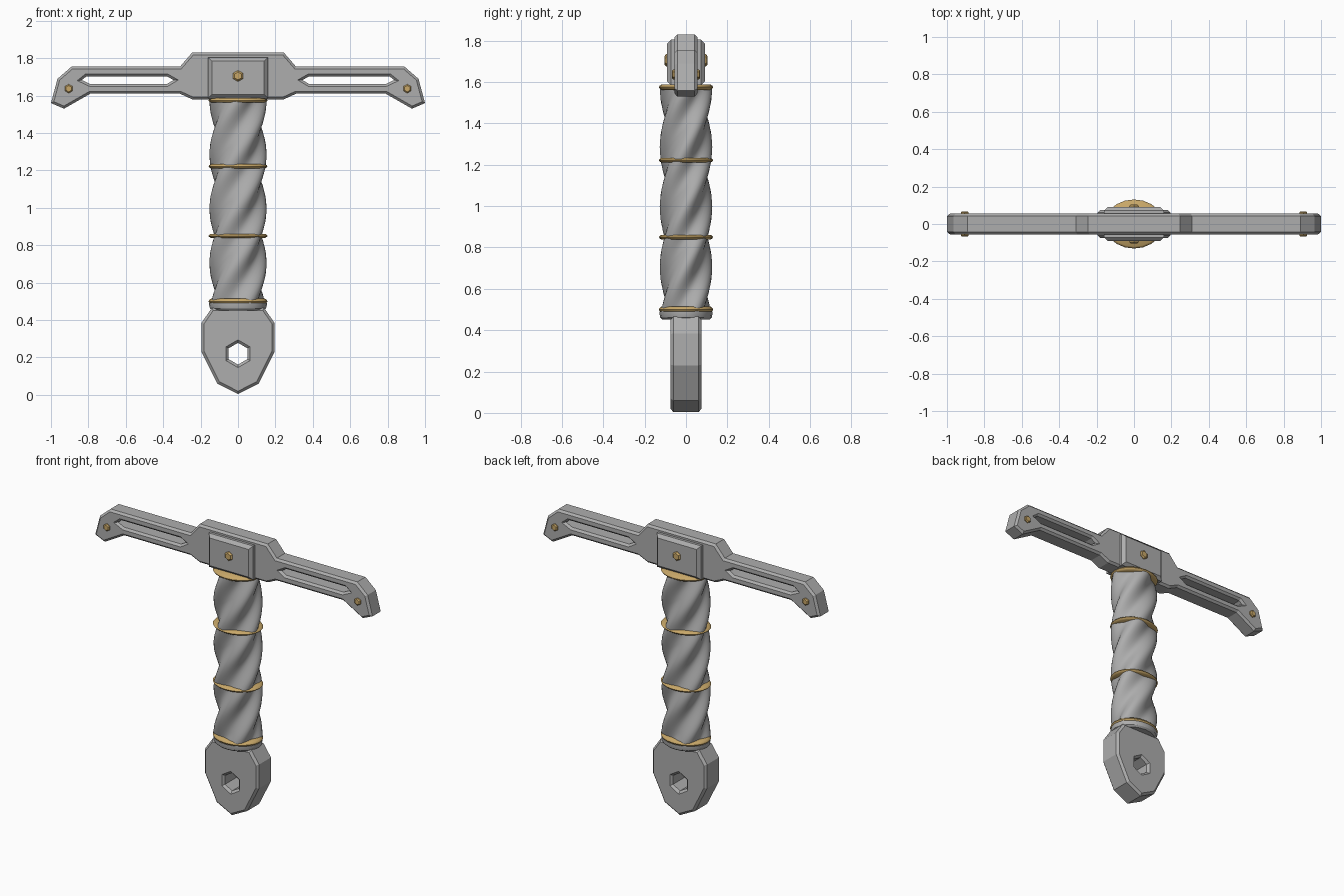
import bpy, bmesh
from math import sin, cos, pi, radians
from mathutils import Vector

cube = bpy.data.objects.get("Cube")
if cube:
    bpy.data.objects.remove(cube, do_unlink=True)


def material(name, color):
    m = bpy.data.materials.new(name)
    m.use_nodes = True
    m.diffuse_color = (*color, 1)
    m.node_tree.nodes["Principled BSDF"].inputs["Base Color"].default_value = (*color, 1)
    return m


STEEL = material("grey steel", (0.42, 0.42, 0.42))
GOLD = material("warm gold", (0.58, 0.39, 0.14))
SQUASH = 0.83  # grip depth relative to its width


def finish(bm, name, mat, smooth=None):
    bmesh.ops.recalc_face_normals(bm, faces=bm.faces)
    mesh = bpy.data.meshes.new(name)
    bm.to_mesh(mesh)
    bm.free()
    mesh.materials.append(mat)
    ob = bpy.data.objects.new(name, mesh)
    bpy.context.scene.collection.objects.link(ob)
    if smooth:
        bpy.ops.object.select_all(action="DESELECT")
        ob.select_set(True)
        bpy.context.view_layer.objects.active = ob
        bpy.ops.object.shade_smooth_by_angle(angle=radians(smooth))
    return ob


def offset(points, dist):
    """Mitred offset of a closed outline; positive dist shrinks it."""
    pts = [Vector(p) for p in points]
    n = len(pts)
    area = sum(pts[i - 1].cross(pts[i]) for i in range(n))
    dist = dist if area > 0 else -dist
    result = []
    for i, p in enumerate(pts):
        a = (p - pts[i - 1]).normalized()
        b = (pts[(i + 1) % n] - p).normalized()
        na, nb = Vector((-a.y, a.x)), Vector((-b.y, b.x))
        result.append(p + (na + nb) * dist / (1 + na.dot(nb)))
    return result


def plate(name, outline, holes, depth, bevel, mat):
    """Chamfered slab in the xz plane, symmetric in y, with through holes."""
    bm = bmesh.new()
    rims = {-1: [], 1: []}
    for k, loop in enumerate([outline] + holes):
        inner = offset(loop, bevel if k == 0 else -bevel)
        layers = ((inner, -depth), (loop, bevel - depth),
                  (loop, depth - bevel), (inner, depth))
        rings = [[bm.verts.new((p[0], y, p[1])) for p in pts] for pts, y in layers]
        n = len(loop)
        for lo, hi in zip(rings, rings[1:]):
            for i in range(n):
                j = (i + 1) % n
                bm.faces.new((lo[i], lo[j], hi[j], hi[i]))
        for side, ring in ((-1, rings[0]), (1, rings[-1])):
            rims[side] += [bm.edges.get((ring[i - 1], ring[i])) for i in range(n)]
    for side, edges in rims.items():
        bmesh.ops.triangle_fill(bm, edges=edges, use_beauty=True, normal=(0, side, 0))
    return finish(bm, name, mat)


def stack(name, sections, mat, smooth):
    """Skin a list of equal-length horizontal rings and cap both ends."""
    bm = bmesh.new()
    rings = [[bm.verts.new(co) for co in s] for s in sections]
    n = len(rings[0])
    for lo, hi in zip(rings, rings[1:]):
        for i in range(n):
            j = (i + 1) % n
            bm.faces.new((lo[i], lo[j], hi[j], hi[i]))
    bm.faces.new(rings[0][::-1])
    bm.faces.new(rings[-1])
    return finish(bm, name, mat, smooth)


def oval(radius, z, sides=20):
    return [(radius * cos(2 * pi * i / sides), SQUASH * radius * sin(2 * pi * i / sides), z)
            for i in range(sides)]


def hexagon(x, z, r):
    return [(x + r * sin(pi * i / 3), z + r * cos(pi * i / 3)) for i in range(6)]


def mirrored(half):
    return half + [(-x, z) for x, z in reversed(half)]


# Crossguard with a long slot in each arm
guard_half = [(0.245, 1.58), (0.31, 1.61), (0.79, 1.61), (0.93, 1.53),
              (1.0, 1.56), (0.965, 1.69), (0.89, 1.755), (0.31, 1.755), (0.245, 1.83)]
slot = [(0.345, 1.683), (0.38, 1.662), (0.79, 1.662),
        (0.835, 1.683), (0.81, 1.703), (0.38, 1.703)]
plate("crossguard", mirrored(guard_half), [slot, [(-x, z) for x, z in slot]],
      0.055, 0.013, STEEL)

# Centre block clamped over the guard
plate("centre_block", mirrored([(0.16, 1.585), (0.16, 1.805)]), [], 0.092, 0.02, STEEL)

# Bolts passing right through the guard
plate("centre_bolt", hexagon(0, 1.705, 0.03), [], 0.104, 0.008, GOLD)
for side, label in ((1, "left"), (-1, "right")):
    plate(label + "_bolt", hexagon(0.905 * side, 1.637, 0.024), [], 0.068, 0.006, GOLD)

# Twisted four-lobed grip
sections = []
steps, sides = 72, 48
for k in range(steps + 1):
    z = 0.48 + 1.095 * k / steps
    twist = (z - 1.285) / 0.29 * pi / 2
    ring = []
    for i in range(sides):
        a = 2 * pi * i / sides + twist
        r = 0.135 + 0.018 * cos(4 * (a - twist))
        ring.append((r * cos(a), SQUASH * r * sin(a), z))
    sections.append(ring)
stack("grip", sections, STEEL, 40)

# Gold bands around the grip
for name, z, h in (("top", 1.575, 0.013), ("upper", 1.222, 0.011),
                   ("lower", 0.85, 0.011), ("bottom", 0.5, 0.014)):
    profile = [(0.145, -h), (0.154, -h / 2), (0.158, 0), (0.154, h / 2), (0.145, h)]
    stack(name + "_band", [oval(r, z + dz) for r, dz in profile], GOLD, 50)

# Collar below the grip
stack("collar", [oval(r, z) for r, z in ((0.138, 0.452), (0.15, 0.462),
                                         (0.154, 0.478), (0.154, 0.49))], STEEL, 30)

# Flat pommel with a hexagonal eye
pommel_half = [(0.11, 0.06), (0.195, 0.23), (0.195, 0.385), (0.14, 0.465)]
plate("pommel", [(0, 0.004)] + mirrored(pommel_half),
      [hexagon(0, 0.22, 0.058)], 0.075, 0.014, STEEL)
